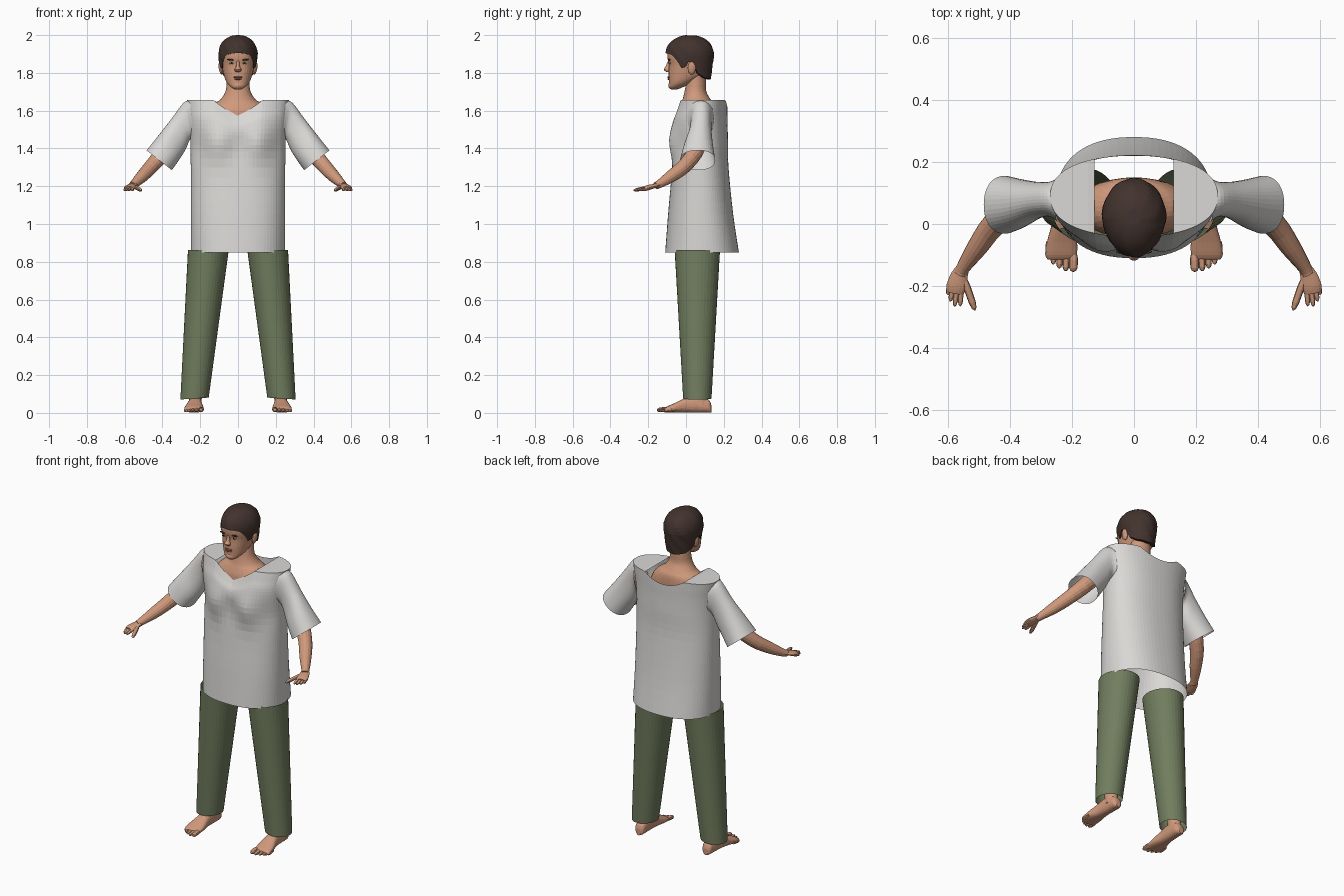
import bpy, bmesh, math
from mathutils import Vector, Matrix

cube = bpy.data.objects.get("Cube")
if cube:
    bpy.data.objects.remove(cube, do_unlink=True)


def material(name, r, g, b):
    m = bpy.data.materials.new(name)
    m.use_nodes = True
    m.diffuse_color = (r, g, b, 1)
    bsdf = m.node_tree.nodes["Principled BSDF"]
    bsdf.inputs["Base Color"].default_value = (r, g, b, 1)
    bsdf.inputs["Roughness"].default_value = 0.8
    return m


SHIRT = material("shirt_white", 0.70, 0.69, 0.67)
PANTS = material("pants_green", 0.165, 0.205, 0.112)
SKIN = material("skin", 0.63, 0.32, 0.20)
HAIR = material("hair_brown", 0.055, 0.033, 0.027)
LIP = material("lips", 0.38, 0.15, 0.11)
EYE = material("eye_white", 0.65, 0.60, 0.56)
IRIS = material("iris_dark", 0.03, 0.018, 0.012)
parts = []


def finish(name, bm, mat, mirror=False):
    bmesh.ops.recalc_face_normals(bm, faces=bm.faces[:])
    mesh = bpy.data.meshes.new(name)
    bm.to_mesh(mesh)
    bm.free()
    mesh.materials.append(mat)
    ob = bpy.data.objects.new(name, mesh)
    bpy.context.collection.objects.link(ob)
    if mirror:
        ob.modifiers.new("mirror", "MIRROR").use_mirror_merge = False
    parts.append(ob)
    return ob


def power(t, e):
    return math.copysign(abs(t) ** (2 / e), t)


def smooth_path(stations, sub):
    """Catmull-Rom interpolation of (centre, u, v) stations."""
    out = []
    for i in range(len(stations) - 1):
        ends = [stations[max(0, min(len(stations) - 1, i + d))] for d in (-1, 0, 1, 2)]
        for s in range(sub):
            t = s / sub
            out.append(tuple(
                b + (c - a) * t / 2 + (a * 2 - b * 5 + c * 4 - d) * t * t / 2
                + (b * 3 - a - c * 3 + d) * t ** 3 / 2 for a, b, c, d in zip(*ends)))
    return out + [stations[-1]]


def loft(name, stations, mat, n=24, e=2.0, sub=1, caps=True, mirror=False, edit=None):
    stations = [tuple(Vector(p) for p in s) for s in stations]
    bm = bmesh.new()
    rings = []
    for c, u, v in smooth_path(stations, sub):
        angles = [math.tau * k / n for k in range(n)]
        rings.append([bm.verts.new(c + u * power(math.cos(a), e) + v * power(math.sin(a), e))
                      for a in angles])
    for r, q in zip(rings, rings[1:]):
        for k in range(n):
            bm.faces.new((r[k], r[(k + 1) % n], q[(k + 1) % n], q[k]))
    if caps:
        bm.faces.new(rings[0])
        bm.faces.new(rings[-1])
    if edit:
        edit(bm, rings)
    return finish(name, bm, mat, mirror)


def level(rows):
    """Horizontal sections from (z, front y, back y, half width)."""
    return [((0, (f + b) / 2, z), (w, 0, 0), (0, (b - f) / 2, 0)) for z, f, b, w in rows]


def tube(name, rows, mat, flat=1.0, sub=3, n=16):
    """Mirrored limb from (point, radius) rows."""
    pts = [Vector(p) for p, r in rows]
    out = []
    for i, (p, r) in enumerate(rows):
        t = (pts[min(i + 1, len(pts) - 1)] - pts[max(i - 1, 0)]).normalized()
        u = t.cross(Vector((0, 0, 1))).normalized()
        out.append((pts[i], u * r, u.cross(t) * r * flat))
    return loft(name, out, mat, n, sub=sub, mirror=True)


def digit(name, a, b, r):
    a, b = Vector(a), Vector(b)
    steps = ((0, 0.8), (0.3, 1), (0.75, 0.95), (0.93, 0.65), (1, 0.15))
    return tube(name, [(a.lerp(b, t), r * k) for t, k in steps], SKIN, 0.9, 1, 10)


def ball(name, centre, size, mat, mirror=True, tilt=0.0):
    bm = bmesh.new()
    mtx = Matrix.Translation(centre) @ Matrix.Rotation(tilt, 4, "Y") @ Matrix.Diagonal((*size, 1))
    bmesh.ops.create_uvsphere(bm, u_segments=16, v_segments=10, radius=1, matrix=mtx)
    return finish(name, bm, mat, mirror)


# Shirt body: open tube, neckline shaped into the top, shoulders bridged
def shape_shirt(bm, rings):
    n = len(rings[0])
    for ring in rings:
        for k, v in enumerate(ring):
            front = k > n / 2
            x = min(abs(v.co.x) / 0.13, 1)
            neck = 1.58 + 0.076 * x ** 1.4 if front else 1.615 + 0.041 * x * x
            if front:
                fold = math.exp(-((v.co.z - 1.42) / 0.09) ** 2)
                v.co.y += 0.014 * fold * math.cos(min(abs(v.co.x) / 0.11, 2) * math.pi)
            if v.co.z > 1.45:
                v.co.z = 1.45 + (v.co.z - 1.45) * (neck - 1.45) / 0.206
    top = rings[-1]
    for k in range(n // 2):
        quad = list(dict.fromkeys((top[k], top[k + 1], top[n - k - 1], top[-k])))
        if min(abs(v.co.x) for v in quad) > 0.125:
            bm.faces.new(quad)


loft("shirt_body", level([
    (0.85, -0.11, 0.28, 0.25), (1.05, -0.095, 0.25, 0.25), (1.30, -0.075, 0.225, 0.25),
    (1.45, -0.085, 0.222, 0.253), (1.55, -0.075, 0.22, 0.26),
    (1.61, -0.055, 0.22, 0.266), (1.656, -0.04, 0.22, 0.27)]),
    SHIRT, n=72, e=2.3, sub=4, caps=False, edit=shape_shirt)

# Sleeves: from top point, bottom point, depth centre and half depth
sleeve = []
for tx, tz, bx, bz, cy, ry in (
        (0.255, 1.656, 0.235, 1.46, 0.078, 0.070), (0.290, 1.640, 0.255, 1.445, 0.080, 0.056),
        (0.350, 1.560, 0.280, 1.390, 0.076, 0.060), (0.420, 1.470, 0.315, 1.335, 0.066, 0.078),
        (0.484, 1.390, 0.350, 1.285, 0.062, 0.093)):
    sleeve.append((((tx + bx) / 2, cy, (tz + bz) / 2),
                   ((tx - bx) / 2, 0, (tz - bz) / 2), (0, ry, 0)))
loft("sleeves", sleeve, SHIRT, n=40, e=2.2, sub=4, caps=False, mirror=True)

# Trouser legs: two separate open tubes
loft("trouser_legs", [((0.157, 0.06, 0.862), (0.108, 0, 0), (0, 0.12, 0)),
                      ((0.23, 0.06, 0.076), (0.075, 0, -0.005), (0, 0.075, 0))],
     PANTS, n=36, sub=6, caps=False, mirror=True)

# Arms and hands
tube("arms", [((0.25, 0.08, 1.56), 0.05), ((0.37, 0.06, 1.41), 0.045),
              ((0.45, 0.00, 1.315), 0.039), ((0.505, -0.075, 1.255), 0.033),
              ((0.55, -0.14, 1.212), 0.022), ((0.56, -0.16, 1.203), 0.020)], SKIN)
tube("palms", [((0.548, -0.135, 1.212), 0.019), ((0.562, -0.165, 1.202), 0.027),
               ((0.572, -0.20, 1.193), 0.032), ((0.576, -0.222, 1.187), 0.027)], SKIN, 0.42)
for i, (x, y) in enumerate(((0.560, -0.265), (0.578, -0.266), (0.592, -0.25), (0.6, -0.228))):
    digit(f"finger_{i + 1}", (0.556 + 0.012 * i, -0.198 + 0.005 * i, 1.191), (x, y, 1.178), 0.0085)
digit("thumbs", (0.548, -0.175, 1.198), (0.512, -0.278, 1.178), 0.012)

# Feet, toes and shins
foot = []
for y, x, w, h in ((0.134, 0.225, 0.014, 0.04), (0.118, 0.225, 0.03, 0.07),
                   (0.06, 0.226, 0.034, 0.092), (0.0, 0.228, 0.037, 0.078),
                   (-0.06, 0.232, 0.049, 0.05), (-0.10, 0.234, 0.05, 0.032),
                   (-0.115, 0.234, 0.044, 0.02)):
    foot.append(((x, y, h / 2 + 0.002), (w, 0, 0), (0, 0, h / 2)))
loft("feet", foot, SKIN, n=24, e=2.4, sub=3, mirror=True)
for i, (x, y, r) in enumerate(((0.194, -0.154, 0.0145), (0.218, -0.152, 0.011),
                               (0.239, -0.143, 0.0105), (0.258, -0.13, 0.01),
                               (0.275, -0.112, 0.01))):
    digit(f"toe_{i + 1}", (x, y + 0.055, r + 0.006), (x + 0.002, y, r), r)
loft("shins", [((0.227, 0.08, 0.04), (0.034, 0, 0), (0, 0.042, 0)),
               ((0.223, 0.07, 0.15), (0.036, 0, 0), (0, 0.04, 0)),
               ((0.21, 0.065, 0.32), (0.05, 0, 0), (0, 0.05, 0))], SKIN, sub=3, mirror=True)

# Neck with upper shoulders
loft("neck", level([(1.55, -0.045, 0.15, 0.19), (1.60, -0.04, 0.15, 0.165),
                    (1.635, -0.028, 0.145, 0.13), (1.66, -0.018, 0.13, 0.092),
                    (1.70, -0.008, 0.108, 0.067), (1.75, 0.0, 0.105, 0.06),
                    (1.80, 0.0, 0.105, 0.06)]), SKIN, n=32, sub=4, caps=False)

# Head
HEAD = [(1.713, -0.08, -0.045, 0.018), (1.725, -0.09, -0.015, 0.038),
        (1.75, -0.09, 0.035, 0.060), (1.79, -0.092, 0.10, 0.076), (1.84, -0.09, 0.12, 0.087),
        (1.88, -0.098, 0.13, 0.092), (1.92, -0.095, 0.13, 0.09),
        (1.96, -0.07, 0.105, 0.072), (1.98, -0.035, 0.07, 0.04)]
loft("head", level(HEAD), SKIN, n=32, e=2.2, sub=4)


def face_y(x, z):
    for a, b in zip(HEAD, HEAD[1:]):
        if a[0] <= z <= b[0]:
            t = (z - a[0]) / (b[0] - a[0])
            f, k, w = (a[i] + (b[i] - a[i]) * t for i in (1, 2, 3))
            return (f + k) / 2 - (k - f) / 2 * (1 - abs(x / w) ** 2.2) ** (1 / 2.2)


# Face details
loft("nose", [((0, -0.088, 1.862), (0.008, 0, 0), (0, 0.008, 0)),
              ((0, -0.096, 1.835), (0.010, 0, 0), (0, 0.012, 0)),
              ((0, -0.102, 1.817), (0.018, 0, 0), (0, 0.016, 0)),
              ((0, -0.094, 1.805), (0.013, 0, 0), (0, 0.010, 0))], SKIN, n=16, sub=4)
ball("eyes", (0.035, face_y(0.035, 1.852) + 0.001, 1.852), (0.014, 0.005, 0.0055), EYE)
ball("irises", (0.034, face_y(0.034, 1.852) - 0.003, 1.852), (0.0055, 0.003, 0.005), IRIS)
ball("eyebrows", (0.036, face_y(0.036, 1.869), 1.869), (0.022, 0.007, 0.0045), HAIR, tilt=-0.08)
ball("upper_lip", (0, face_y(0, 1.777), 1.777), (0.024, 0.007, 0.005), LIP, False)
ball("lower_lip", (0, face_y(0, 1.768), 1.768), (0.020, 0.008, 0.005), LIP, False)
ball("chin", (0, -0.078, 1.733), (0.024, 0.016, 0.018), SKIN, False)
ball("ears", (0.091, 0.03, 1.825), (0.011, 0.021, 0.034), SKIN, tilt=0.15)

# Hair cap: hairline height depends on direction, front to back
LINE = [(-1, 1.905), (-0.75, 1.895), (-0.55, 1.865), (-0.38, 1.825), (-0.22, 1.83),
        (-0.08, 1.86), (0.15, 1.855), (0.35, 1.80), (0.7, 1.775), (1.01, 1.765)]


def hairline(s):
    for (a, za), (b, zb) in zip(LINE, LINE[1:]):
        if s <= b:
            return za + (zb - za) * (s - a) / (b - a)


bm = bmesh.new()
N, STEPS = 64, 14
rings = []
for j in range(-1, STEPS):
    ring = []
    for k in range(N):
        a = math.tau * k / N
        c, s = math.cos(a), math.sin(a)
        low = hairline(s)
        z = low + (2.0 - low) * math.sin(max(j, 0) / STEPS * math.pi / 2)
        if z > 1.89:
            r = math.sqrt(1 - ((z - 1.89) / 0.111) ** 2.4)
        else:
            r = 1 - 0.13 * (1.89 - z) / 0.12
        r *= (0.84 if j < 0 else 1) * (1 + 0.012 * math.sin(9 * a + z * 70))
        narrow = 1 - 0.12 * max(0, -s)
        ring.append(bm.verts.new((0.104 * r * c * narrow, 0.02 + 0.128 * r * s, z)))
    rings.append(ring)
for r, q in zip(rings, rings[1:]):
    for k in range(N):
        bm.faces.new((r[k], r[(k + 1) % N], q[(k + 1) % N], q[k]))
bm.faces.new(rings[-1])
finish("hair", bm, HAIR)

# Smooth shading with sharp edges kept
for ob in bpy.context.view_layer.objects:
    ob.select_set(ob in parts)
bpy.context.view_layer.objects.active = parts[0]
bpy.ops.object.shade_smooth_by_angle(angle=math.radians(45))
